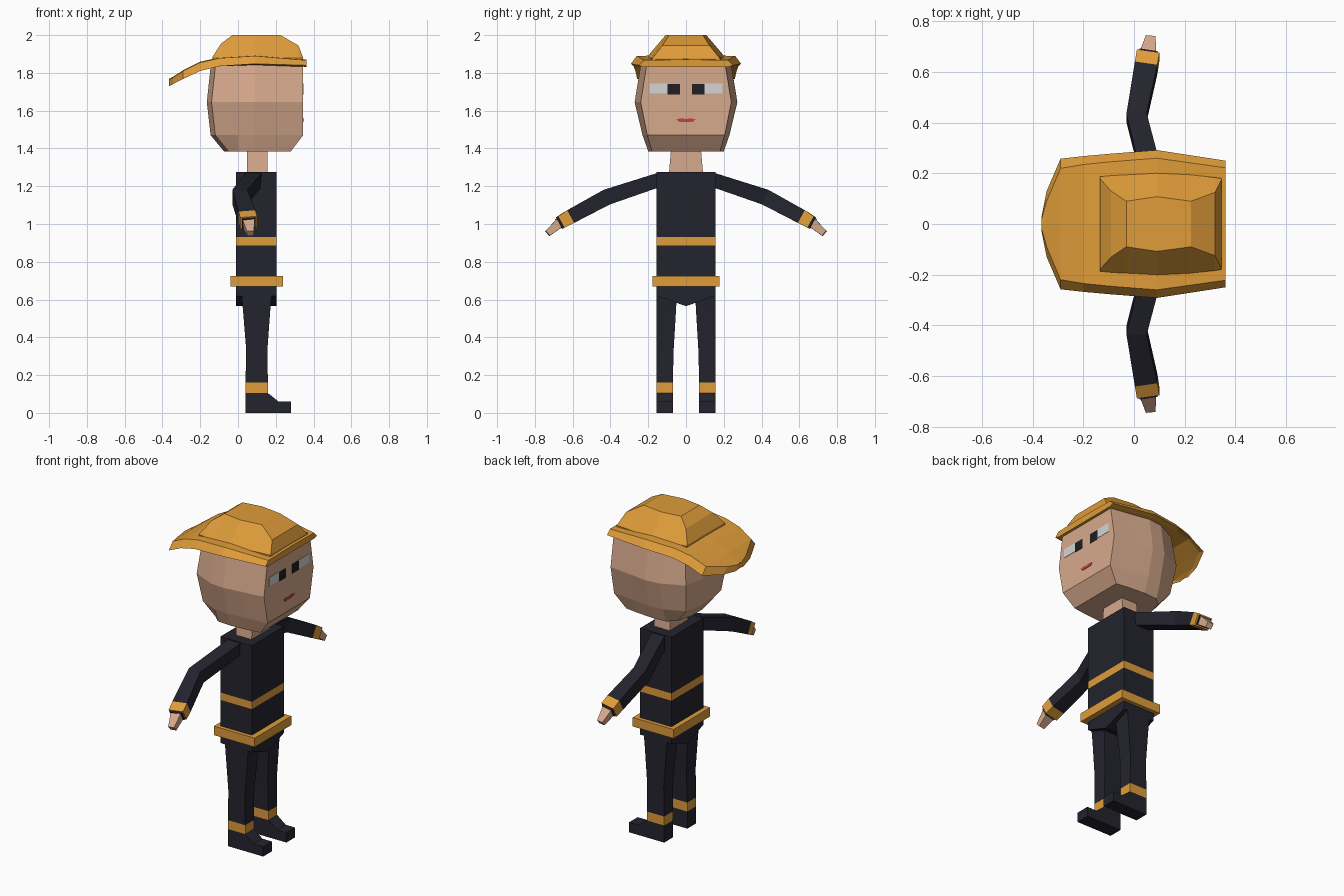
import bpy, bmesh
from mathutils import Vector

if "Cube" in bpy.data.objects:
    bpy.data.objects.remove(bpy.data.objects["Cube"])


def material(name, rgb):
    m = bpy.data.materials.new(name)
    m.diffuse_color = (*rgb, 1)
    m.use_nodes = True
    m.node_tree.nodes["Principled BSDF"].inputs["Base Color"].default_value = m.diffuse_color
    return m


NAVY = material("navy cloth", (0.017, 0.017, 0.027))
ORANGE = material("orange", (0.74, 0.335, 0.042))
SKIN = material("skin", (0.68, 0.40, 0.265))
WHITE = material("eye white", (0.66, 0.66, 0.66))
BLACK = material("pupil black", (0.014, 0.014, 0.018))
RED = material("lip red", (0.62, 0.045, 0.065))


def loft(name, rings, mats, band=None):
    """Skin equal-length rings with end caps; band[i] is the material of strip i."""
    bm = bmesh.new()
    vs = [[bm.verts.new(p) for p in r] for r in rings]
    n = len(rings[0])
    for i in range(len(rings) - 1):
        for j in range(n):
            k = (j + 1) % n
            f = bm.faces.new((vs[i][j], vs[i][k], vs[i + 1][k], vs[i + 1][j]))
            f.material_index = band[i] if band else 0
    for i, r in ((0, vs[0]), (-1, vs[-1])):
        bm.faces.new(r).material_index = band[i] if band else 0
    bmesh.ops.recalc_face_normals(bm, faces=bm.faces)
    me = bpy.data.meshes.new(name)
    bm.to_mesh(me)
    bm.free()
    for m in mats:
        me.materials.append(m)
    ob = bpy.data.objects.new(name, me)
    bpy.context.collection.objects.link(ob)
    return ob


def rect(z, x0, x1, y0, y1):
    return [(x0, y0, z), (x1, y0, z), (x1, y1, z), (x0, y1, z)]


def box(name, x0, x1, y0, y1, z0, z1, mat):
    return loft(name, [rect(z0, x0, x1, y0, y1), rect(z1, x0, x1, y0, y1)], [mat])


# jacket with a reflective stripe, and a pelvis dipping at the centre
loft("jacket", [rect(z, -0.01, 0.203, -0.155, 0.155) for z in (0.69, 0.885, 0.93, 1.275)],
     [NAVY, ORANGE], [0, 1, 0])
profile = ((-0.155, 0.70), (-0.155, 0.62), (0, 0.565), (0.155, 0.62), (0.155, 0.70))
loft("pelvis", [[(x, y, z) for y, z in profile] for x in (-0.01, 0.203)], [NAVY])
box("belt", -0.04, 0.238, -0.178, 0.178, 0.67, 0.725, ORANGE)
loft("neck", [rect(1.27, 0.048, 0.155, -0.09, 0.09),
              rect(1.41, 0.048, 0.155, -0.078, 0.078)], [SKIN])


# head: faceted rings, flat at the face
def head_ring(z, xb, xf, yf, ys):
    half = [(xf, yf), (0.20, ys * 0.55 + yf * 0.45), (0.09, ys), (0.0, ys * 0.97),
            (xb + 0.025, ys * 0.74), (xb, ys * 0.25)]
    return [(x, y, z) for x, y in half] + [(x, -y, z) for x, y in reversed(half)]


loft("head", [head_ring(1.385, -0.075, 0.28, 0.18, 0.20),
              head_ring(1.47, -0.145, 0.345, 0.205, 0.23),
              head_ring(1.645, -0.165, 0.345, 0.24, 0.272),
              head_ring(1.86, -0.142, 0.345, 0.205, 0.237)], [SKIN])

# hat brim: cross-sections along x (x, inner y, outer y, top z, edge z, underside z)
brim = []
for x, yi, yo, zt, ze, zu in ((0.362, 0.222, 0.25, 1.867, 1.84, 1.832),
                              (0.09, 0.26, 0.292, 1.89, 1.848, 1.842),
                              (-0.10, 0.245, 0.277, 1.878, 1.835, 1.835),
                              (-0.20, 0.235, 0.268, 1.855, 1.81, 1.825),
                              (-0.29, 0.22, 0.258, 1.81, 1.768, 1.78),
                              (-0.345, 0.09, 0.13, 1.775, 1.74, 1.75),
                              (-0.365, 0.02, 0.03, 1.765, 1.73, 1.735)):
    brim.append([(x, yi, zt), (x, 0, zt + 0.004), (x, -yi, zt), (x, -yo, ze),
                 (x, -yi, zu), (x, yi, zu), (x, yo, ze)])
loft("hat_brim", brim, [ORANGE])

# hat crown: ridge and base widths along x
crown = []
for x, yr, zr, yb in ((-0.135, 0.18, 1.885, 0.187), (-0.09, 0.13, 1.955, 0.191),
                      (-0.03, 0.09, 2.0, 0.197), (0.09, 0.108, 2.0, 0.21),
                      (0.225, 0.09, 2.0, 0.194), (0.32, 0.125, 1.945, 0.184),
                      (0.345, 0.175, 1.88, 0.18)):
    crown.append([(x, yr, zr), (x, -yr, zr), (x, -yb, 1.88), (x, -yb, 1.85),
                  (x, yb, 1.85), (x, yb, 1.88)])
loft("hat_crown", crown, [ORANGE])

# mouth: a thin plate on the face
mouth = [(-0.05, 1.555), (-0.035, 1.54), (0.035, 1.54), (0.05, 1.555), (0.02, 1.56),
         (0, 1.555), (-0.02, 1.56)]
loft("mouth", [[(x, y, z) for y, z in mouth] for x in (0.342, 0.348)], [RED])


def arm_ring(c, d, hx, hz):
    """Rectangle around c, square to the direction d."""
    d = d.normalized()
    side = Vector((1, 0, 0))
    side = (side - d * side.dot(d)).normalized()
    up = d.cross(side)
    return [c + side * a * hx + up * b * hz for a, b in ((-1, -1), (1, -1), (1, 1), (-1, 1))]


for s, tag in ((-1, "right"), (1, "left")):
    y = lambda a, b: sorted((s * a, s * b))
    # eyes
    box(tag + "_eye_white", 0.342, 0.347, *y(0.09, 0.192), 1.69, 1.745, WHITE)
    box(tag + "_pupil", 0.342, 0.348, *y(0.033, 0.097), 1.685, 1.742, BLACK)

    # sleeve with cuff stripe, and the hand
    sh, el, c0, c1, c2, tip = [Vector((p[0], p[1] * s, p[2])) for p in (
        (0.085, 0.13, 1.238), (0.010, 0.42, 1.142), (0.048, 0.617, 1.036),
        (0.056, 0.667, 1.007), (0.058, 0.675, 1.002), (0.066, 0.733, 0.95))]
    fore = c1 - el
    loft(tag + "_sleeve", [arm_ring(sh, el - sh, 0.042, 0.037),
                           arm_ring(el, (el - sh).normalized() + fore.normalized(), 0.04, 0.042),
                           arm_ring(c0, fore, 0.045, 0.038),
                           arm_ring(c1, fore, 0.045, 0.035)], [NAVY, ORANGE], [0, 0, 1])
    loft(tag + "_cuff", [arm_ring(c0, fore, 0.035, 0.028),
                         arm_ring(c2, fore, 0.036, 0.028)], [NAVY])
    loft(tag + "_hand", [arm_ring(c1, tip - c1, 0.032, 0.026),
                         arm_ring(tip, tip - c1, 0.019, 0.017)], [SKIN])

    # trouser leg with ankle stripe
    rows = ((0.10, 0.04, 0.158, 0.07), (0.105, 0.04, 0.158, 0.07), (0.16, 0.04, 0.158, 0.07),
            (0.34, 0.043, 0.156, 0.065), (0.56, 0.025, 0.172, 0.052), (0.66, 0.017, 0.182, 0.047))
    loft(tag + "_leg", [rect(z, x0, x1, *y(yi, 0.155)) for z, x0, x1, yi in rows],
         [NAVY, ORANGE], [0, 1, 0, 0, 0])
    # boot
    side = ((0.04, 0), (0.28, 0), (0.28, 0.06), (0.215, 0.06), (0.158, 0.105), (0.04, 0.105))
    loft(tag + "_boot", [[(x, yy, z) for x, z in side] for yy in y(0.07, 0.155)], [NAVY])
